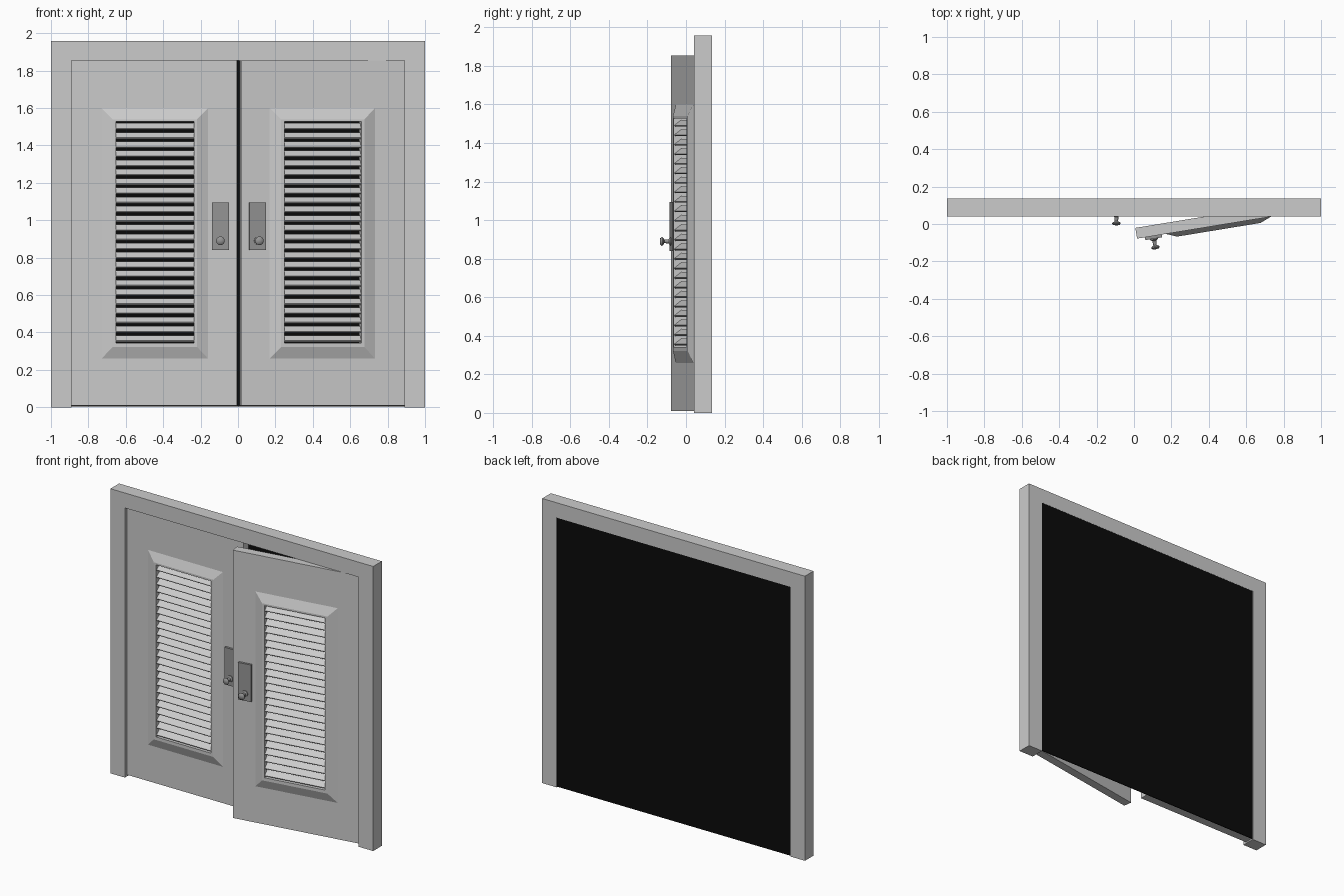
import bpy, bmesh, math
from mathutils import Matrix, Vector

if "Cube" in bpy.data.objects:
    bpy.data.objects.remove(bpy.data.objects["Cube"])


def material(name, v):
    m = bpy.data.materials.new(name)
    m.diffuse_color = (v, v, v, 1)
    m.use_nodes = True
    m.node_tree.nodes["Principled BSDF"].inputs["Base Color"].default_value = m.diffuse_color
    return m


METAL = material("dark_metal", 0.3)
BLACK = material("black", 0.003)


def finish(bm, name, mat=None, loc=(0, 0, 0), angle=0):
    bmesh.ops.recalc_face_normals(bm, faces=bm.faces)
    me = bpy.data.meshes.new(name)
    bm.to_mesh(me)
    bm.free()
    ob = bpy.data.objects.new(name, me)
    bpy.context.collection.objects.link(ob)
    ob.location = loc
    ob.rotation_euler.z = angle
    if mat:
        me.materials.append(mat)
    return ob


def add_box(bm, lo, hi, tilt=0):
    lo, hi = Vector(lo), Vector(hi)
    bmesh.ops.create_cube(bm, size=1, matrix=Matrix.Translation((lo + hi) / 2)
                          @ Matrix.Rotation(tilt, 4, 'X')
                          @ Matrix.Diagonal((*(hi - lo), 1)))


# Door surround: one upside-down U outline, extruded in depth
bm = bmesh.new()
outline = [(-1, 0), (-1, 1.958), (1, 1.958), (1, 0),
           (.89, 0), (.89, 1.855), (-.89, 1.855), (-.89, 0)]
face = bm.faces.new([bm.verts.new((x, .041, z)) for x, z in outline])
ext = bmesh.ops.extrude_face_region(bm, geom=[face])
bmesh.ops.translate(bm, vec=(0, .094, 0),
                    verts=[v for v in ext["geom"] if isinstance(v, bmesh.types.BMVert)])
finish(bm, "door_surround")

# Black panel closing the back
bm = bmesh.new()
add_box(bm, (-.89, .129, .005), (.89, .134, 1.855))
finish(bm, "back_panel", BLACK)


def build_door(side, s, angle):
    """Door in hinge space: x runs s*u from the hinge, y = 0 is the front face."""
    place = dict(loc=(-s * .89, .065, 0), angle=angle)

    def span(a, b):
        return min(s * a, s * b), max(s * a, s * b)

    # Slab with raised mitred moulding around a louver opening
    bm = bmesh.new()
    rects = [(0, .885, .01, 1.853, .058), (0, .885, .01, 1.853, 0),
             (.16, .73, .26, 1.6, 0), (.22, .672, .322, 1.54, -.024),
             (.238, .655, .343, 1.527, -.024), (.238, .655, .343, 1.527, .058)]
    rings = [[bm.verts.new((s * u, y, z)) for u, z in ((a, c), (b, c), (b, d), (a, d))]
             for a, b, c, d, y in rects]
    for r, q in zip(rings, rings[1:] + rings[:1]):
        for i in range(4):
            j = (i + 1) % 4
            bm.faces.new((r[i], r[j], q[j], q[i]))
    finish(bm, side + "_door", **place)

    # Louver slats, front edge low
    bm = bmesh.new()
    x0, x1 = span(.238, .655)
    count = 24
    pitch = (1.527 - .343) / count
    for i in range(count):
        z = .343 + (i + .5) * pitch
        add_box(bm, (x0, -.023, z - .004), (x1, .023, z + .004), math.radians(38))
    finish(bm, side + "_louver_slats", **place)

    # Handle plate
    bm = bmesh.new()
    x0, x1 = span(.752, .843)
    add_box(bm, (x0, -.015, .84), (x1, .001, 1.095))
    finish(bm, side + "_handle_plate", METAL, **place)

    # Turned knob
    bm = bmesh.new()
    cx, cz = s * .796, .89
    profile = [(0, -.012), (.021, -.012), (.021, -.02), (.011, -.027), (.009, -.05),
               (.021, -.057), (.023, -.063), (.017, -.07), (0, -.073)]
    verts = [bm.verts.new((cx + r, y, cz)) for r, y in profile]
    edges = [bm.edges.new(p) for p in zip(verts, verts[1:])]
    bmesh.ops.spin(bm, geom=verts + edges, cent=(cx, 0, cz), axis=(0, 1, 0),
                   angle=math.tau, steps=20)
    bmesh.ops.remove_doubles(bm, verts=bm.verts, dist=1e-5)
    knob = finish(bm, side + "_knob", METAL, **place)
    bpy.ops.object.select_all(action='DESELECT')
    knob.select_set(True)
    bpy.context.view_layer.objects.active = knob
    bpy.ops.object.shade_smooth_by_angle(angle=math.radians(40))


build_door("left", 1, 0)
build_door("right", -1, math.radians(9.3))
